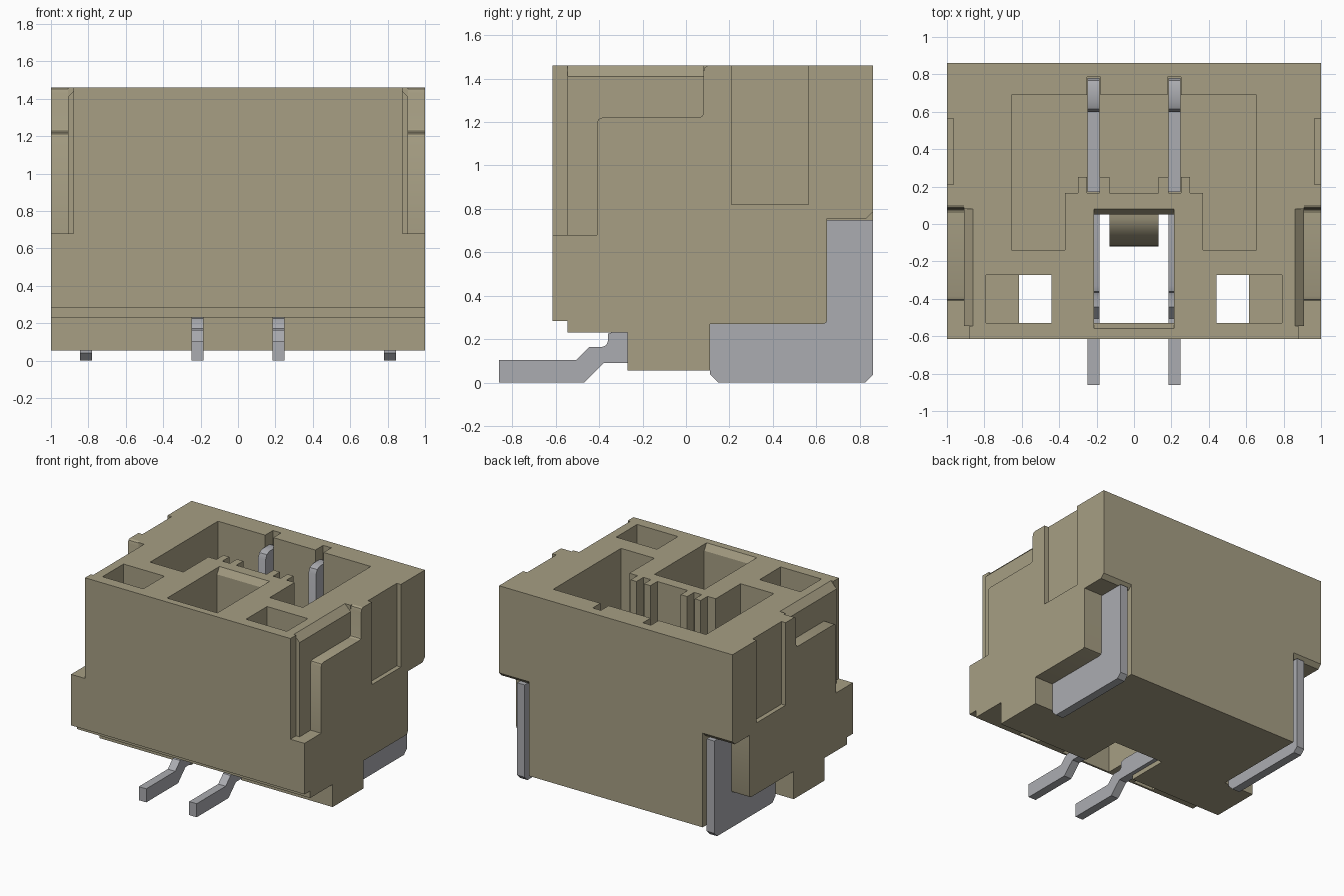
import bpy, bmesh, math
from mathutils import Vector

if "Cube" in bpy.data.objects:
    bpy.data.objects.remove(bpy.data.objects["Cube"])


def material(name, rgb):
    m = bpy.data.materials.new(name)
    m.diffuse_color = (*rgb, 1)
    m.use_nodes = True
    m.node_tree.nodes["Principled BSDF"].inputs["Base Color"].default_value = m.diffuse_color
    return m


PLASTIC = material("tan plastic", (0.385, 0.345, 0.23))
METAL = material("grey metal", (0.41, 0.415, 0.44))


def prism(name, axis, pts, lo, hi, mat=PLASTIC):
    """Extrude a closed 2D profile along the named axis."""
    def place(a, b, t):
        return {"X": (t, a, b), "Y": (a, t, b), "Z": (a, b, t)}[axis]
    bm = bmesh.new()
    base = bm.faces.new([bm.verts.new(place(a, b, lo)) for a, b in pts])
    ext = bmesh.ops.extrude_face_region(bm, geom=[base])
    verts = [g for g in ext["geom"] if isinstance(g, bmesh.types.BMVert)]
    bmesh.ops.translate(bm, verts=verts, vec=Vector(place(0, 0, hi - lo)))
    bmesh.ops.recalc_face_normals(bm, faces=bm.faces)
    me = bpy.data.meshes.new(name)
    bm.to_mesh(me)
    bm.free()
    me.materials.append(mat)
    ob = bpy.data.objects.new(name, me)
    bpy.context.collection.objects.link(ob)
    return ob


def rect(a0, a1, b0, b1):
    return [(a0, b0), (a1, b0), (a1, b1), (a0, b1)]


def cut(name, axis, pts, lo, hi):
    """Subtract a prism from the housing, then discard the cutter."""
    cutter = prism(name, axis, pts, lo, hi)
    cutter.hide_render = True
    mod = housing.modifiers.new(name, "BOOLEAN")
    mod.operation, mod.solver, mod.object = "DIFFERENCE", "EXACT", cutter
    bpy.context.view_layer.objects.active = housing
    bpy.ops.object.modifier_apply(modifier=mod.name)
    bpy.data.objects.remove(cutter)


def cut_pair(name, axis, pts, lo, hi):
    """Cut on the right side and mirrored on the left."""
    cut(name, axis, pts, lo, hi)
    if axis == "X":
        cut(name, axis, pts, -hi, -lo)
    else:
        cut(name, axis, [(-a, b) for a, b in pts], lo, hi)


# Housing with the stepped underside
housing = prism("housing", "X", [
    (-0.615, 0.285), (-0.545, 0.285), (-0.545, 0.23), (-0.27, 0.23),
    (-0.27, 0.055), (0.86, 0.055), (0.86, 1.46), (-0.615, 1.46)], -1, 1)

# Main mating pocket with guide posts and contact grooves
half = [(0.13, 0.165), (0.13, 0.25), (0.185, 0.25), (0.185, 0.165),
        (0.25, 0.165), (0.25, 0.25), (0.30, 0.25), (0.30, 0.165),
        (0.37, 0.165), (0.37, -0.14), (0.655, -0.14), (0.655, 0.69),
        (0.25, 0.69), (0.25, 0.785), (0.18, 0.785), (0.18, 0.69)]
cut("pocket", "Z", half + [(-a, b) for a, b in reversed(half)], 0.38, 1.6)

# Latch window, open to the underside, with lead-in bevels
cut("window", "X", [(-0.53, -0.1), (0.05, -0.1), (0.05, 1.41), (0.08, 1.46),
                    (0.11, 1.51), (-0.59, 1.51), (-0.56, 1.46), (-0.53, 1.41)],
    -0.215, 0.215)

# Small front pockets, part through and part with a floor
cut_pair("through_pocket", "Z", rect(0.44, 0.615, -0.53, -0.273), -0.1, 1.6)
cut_pair("blind_pocket", "Z", rect(0.60, 0.79, -0.53, -0.273), 0.75, 1.6)

# Side relief around the raised step, front corner and rim bevel
cut_pair("side_relief", "X", [
    (-0.7, 0.68), (-0.41, 0.68), (-0.41, 1.195), (-0.403, 1.213),
    (-0.385, 1.22), (0.06, 1.22), (0.075, 1.227), (0.08, 1.24),
    (0.08, 1.43), (0.087, 1.452), (0.105, 1.462), (0.105, 1.6), (-0.7, 1.6)],
    0.91, 1.1)
cut_pair("corner_relief", "Z", rect(0.88, 1.1, -0.7, -0.545), 0.68, 1.6)
cut_pair("rim_bevel", "Y", [(0.91, 1.41), (0.86, 1.46), (0.81, 1.51),
                            (1.1, 1.51), (1.1, 1.41)], -0.545, 0.08)

# Shallow side slots
cut_pair("side_slot", "X", rect(0.21, 0.565, 0.82, 1.6), 0.965, 1.1)

# Rear corner notches for the solder tabs
cut_pair("tab_notch", "X", [
    (0.11, -0.1), (0.11, 0.27), (0.63, 0.27), (0.645, 0.276), (0.65, 0.29),
    (0.65, 0.755), (0.83, 0.755), (0.9, 0.825), (0.9, -0.1)], 0.745, 1.1)

# Rounded latch bump on the window's rear wall
arc = [(0.06 - 0.18 * math.sin(t), 0.70 + 0.25 * math.cos(t))
       for t in (i * math.pi / 16 for i in range(9))]
bump = prism("latch_bump", "X", arc + [(-0.12, 0.62), (0.06, 0.62)], -0.13, 0.13)

# Bent contacts: foot, beam under the pocket and upright blade
contact = [
    (-0.86, 0), (-0.47, 0), (-0.38, 0.09), (0.78, 0.09), (0.78, 1.33),
    (0.768, 1.358), (0.74, 1.37), (0.65, 1.37), (0.615, 1.355), (0.60, 1.32),
    (0.60, 0.42), (0.17, 0.42), (0.17, 0.235), (-0.33, 0.235), (-0.36, 0.225),
    (-0.36, 0.19), (-0.367, 0.172), (-0.385, 0.165), (-0.445, 0.165),
    (-0.505, 0.105), (-0.86, 0.105)]
# L-shaped solder tabs
tab = [(0.11, 0.04), (0.15, 0), (0.825, 0), (0.86, 0.035), (0.86, 0.75),
       (0.65, 0.75), (0.65, 0.29), (0.645, 0.276), (0.63, 0.27), (0.11, 0.27)]
smooth = [housing, bump]
for side, s in (("left", -1), ("right", 1)):
    smooth.append(prism(side + "_contact", "X", contact,
                        *sorted((s * 0.184, s * 0.248)), METAL))
    smooth.append(prism(side + "_solder_tab", "X", tab,
                        *sorted((s * 0.78, s * 0.845)), METAL))

bpy.ops.object.select_all(action="DESELECT")
for ob in smooth:
    ob.select_set(True)
bpy.context.view_layer.objects.active = housing
bpy.ops.object.shade_smooth_by_angle(angle=math.radians(25))
